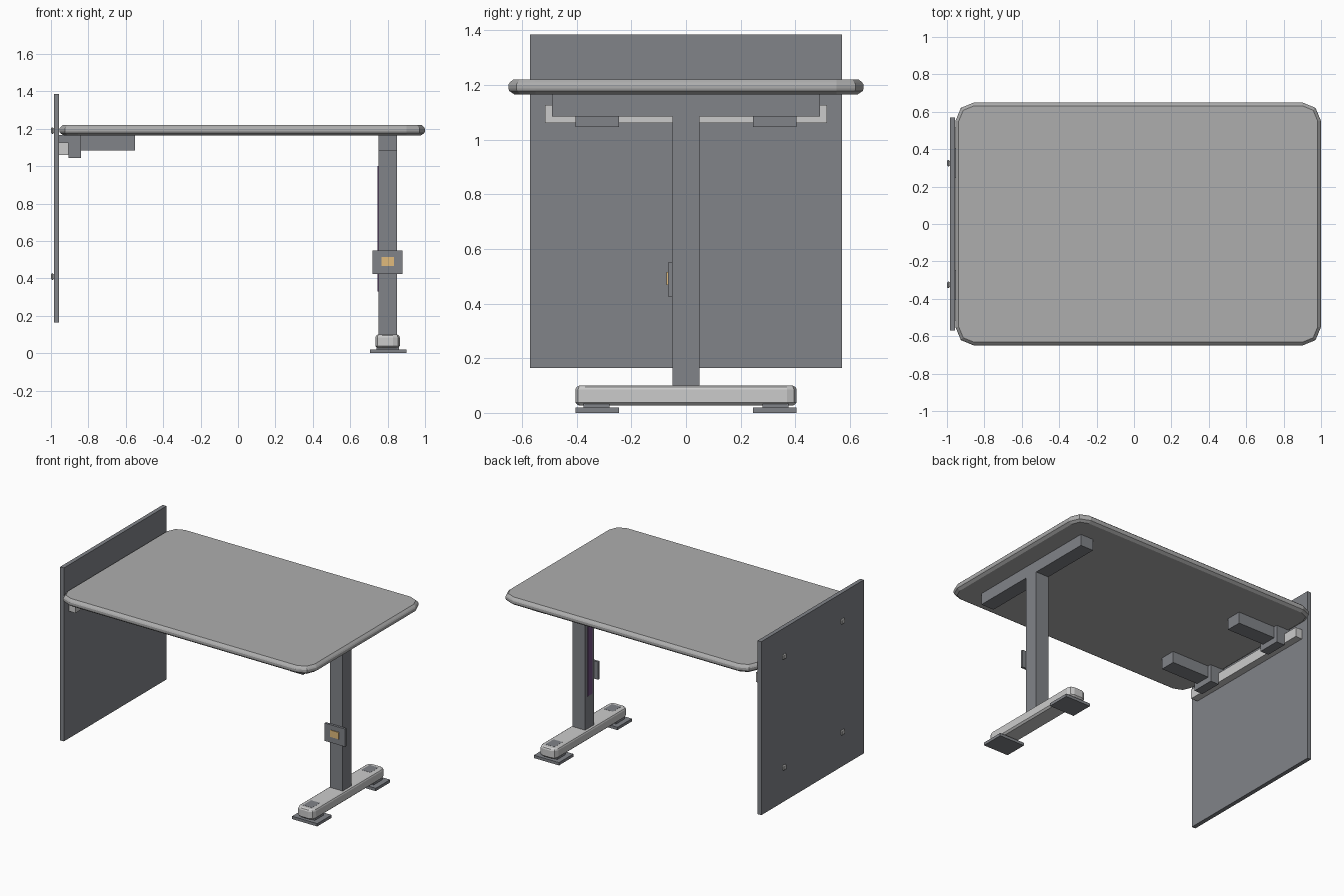
import bpy, bmesh, math

if "Cube" in bpy.data.objects:
    bpy.data.objects.remove(bpy.data.objects["Cube"])


def material(name, rgb):
    m = bpy.data.materials.new(name)
    m.diffuse_color = (*rgb, 1)
    m.use_nodes = True
    m.node_tree.nodes["Principled BSDF"].inputs["Base Color"].default_value = m.diffuse_color
    return m


SLATE = material("slate", (0.22, 0.23, 0.25))
GREY = material("mid_grey", (0.42, 0.42, 0.42))
GOLD = material("gold", (0.75, 0.5, 0.2))
PURPLE = material("purple", (0.16, 0.08, 0.22))


def add_mesh(name, bm, mat=None):
    bmesh.ops.recalc_face_normals(bm, faces=bm.faces)
    me = bpy.data.meshes.new(name)
    bm.to_mesh(me)
    bm.free()
    if mat:
        me.materials.append(mat)
    ob = bpy.data.objects.new(name, me)
    bpy.context.collection.objects.link(ob)
    return ob


def box(name, x, y, z, mat=None):
    """Box from (min, max) ranges."""
    bm = bmesh.new()
    bmesh.ops.create_cube(bm, size=1)
    for v in bm.verts:
        for i, (lo, hi) in enumerate((x, y, z)):
            v.co[i] = hi if v.co[i] > 0 else lo
    return add_mesh(name, bm, mat)


def slab(name, x, y, r, segs, rings, mat=None):
    """Rounded-corner slab lofted through (inset, z) rings."""
    bm = bmesh.new()
    loops = []
    for inset, z in rings:
        rr, loop = r - inset, []
        for q in range(4):
            cx = x[1] - r if q in (0, 3) else x[0] + r
            cy = y[1] - r if q in (0, 1) else y[0] + r
            for s in range(segs + 1):
                a = math.pi / 2 * (q + s / segs)
                loop.append(bm.verts.new((cx + rr * math.cos(a), cy + rr * math.sin(a), z)))
        loops.append(loop)
    n = len(loops[0])
    for a, b in zip(loops, loops[1:]):
        for i in range(n):
            j = (i + 1) % n
            bm.faces.new((a[i], a[j], b[j], b[i]))
    bm.faces.new(loops[0][::-1])
    bm.faces.new(loops[-1])
    return add_mesh(name, bm, mat)


# Table top with chamfered rim
slab("table_top", (-0.955, 1.0), (-0.65, 0.65), 0.1, 2,
     [(0.022, 1.165), (0.003, 1.178), (0, 1.187), (0, 1.2), (0.005, 1.208), (0.018, 1.22)], GREY)

# Wall panel, its bolts and the hinge rail
box("wall_panel", (-0.985, -0.956), (-0.57, 0.57), (0.165, 1.385), SLATE)
for i, y in enumerate((-0.325, 0.325)):
    for j, z in enumerate((0.41, 1.19)):
        b = box(f"panel_bolt_{i}{j}", (-1.0, -0.985), (y - 0.018, y + 0.018), (z - 0.018, z + 0.018))
        bv = b.modifiers.new("bevel", "BEVEL")
        bv.width = 0.006
box("wall_rail", (-0.956, -0.905), (-0.515, 0.515), (1.06, 1.127))

# Parts mirrored front to back
for side, s in (("front", -1), ("back", 1)):
    def yr(a, b):
        return tuple(sorted((s * a, s * b)))
    # Brackets holding the top on the rail
    box(f"{side}_bracket_arm", (-0.84, -0.55), yr(0.27, 0.38), (1.085, 1.168), SLATE)
    box(f"{side}_bracket_block", (-0.905, -0.84), yr(0.245, 0.405), (1.045, 1.168), SLATE)
    box(f"{side}_bracket_hook", (-0.956, -0.905), yr(0.245, 0.405), (1.127, 1.168), SLATE)
    # Floor pads
    box(f"{side}_floor_pad", (0.705, 0.9), yr(0.245, 0.405), (0, 0.02), SLATE)
    box(f"{side}_pad_mount", (0.74, 0.86), yr(0.28, 0.375), (0.02, 0.034), SLATE)
    box(f"{side}_foot_inlay", (0.765, 0.835), yr(0.28, 0.37), (0.08, 0.101), SLATE)

# Folding leg: post, cross bar, foot
box("leg_post", (0.75, 0.85), (-0.05, 0.05), (0.095, 1.085), SLATE)
box("leg_cross_bar", (0.75, 0.85), (-0.49, 0.49), (1.085, 1.168), SLATE)
slab("leg_foot", (0.735, 0.865), (-0.405, 0.405), 0.035, 2,
     [(0.012, 0.027), (0, 0.038), (0, 0.085), (0.004, 0.094), (0.014, 0.1)])

# Purple strip on the inner face of the post
box("post_strip", (0.746, 0.75), (-0.025, 0.025), (0.33, 1.0), PURPLE)

# Latch plate with gold buttons
box("latch_plate", (0.72, 0.88), (-0.066, -0.05), (0.425, 0.55), SLATE)
for i, x in enumerate((0.766, 0.8)):
    box(f"latch_button_{i}", (x, x + 0.033), (-0.071, -0.066), (0.467, 0.515), GOLD)
